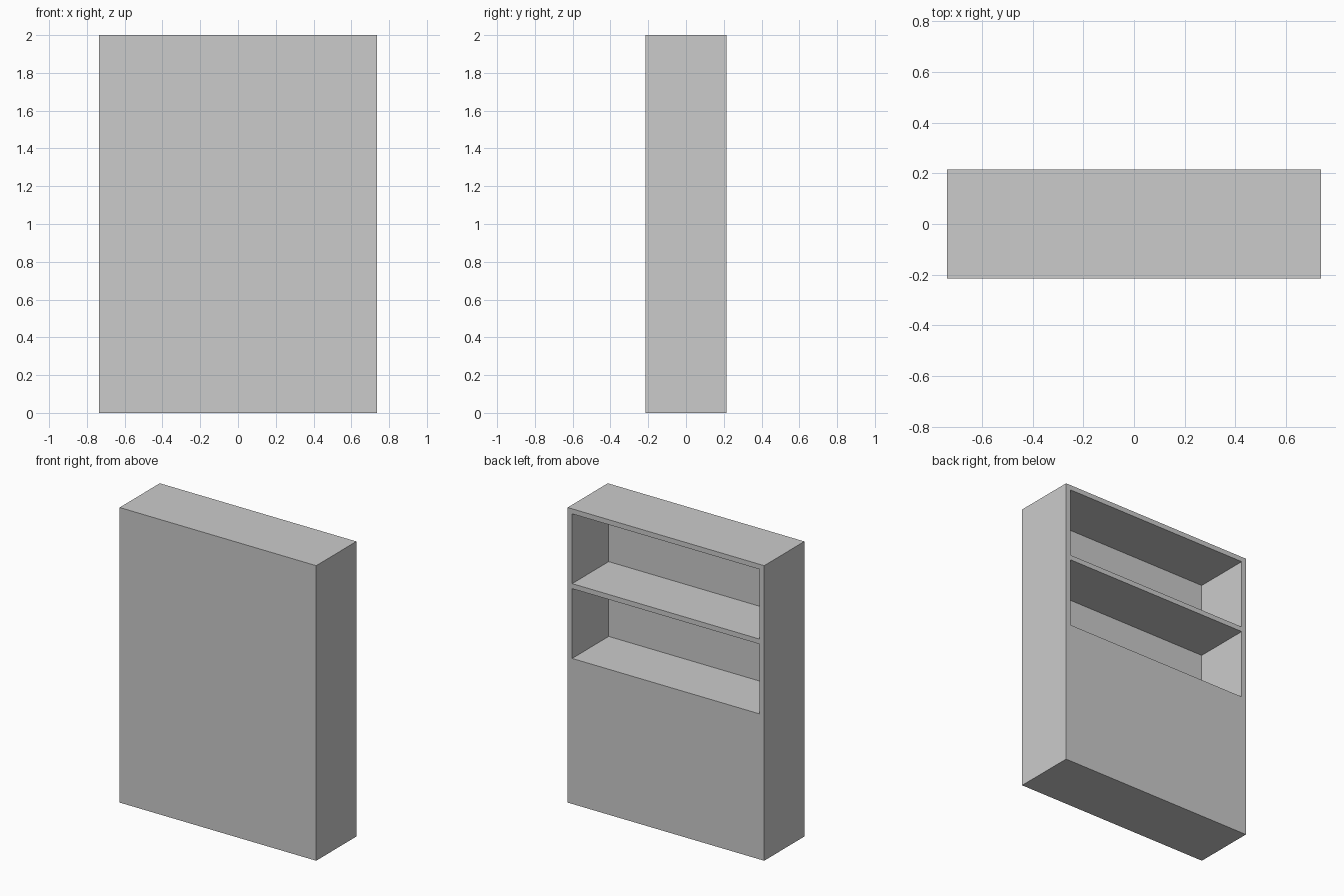
import bpy, bmesh, math
from mathutils import Vector

if "Cube" in bpy.data.objects:
    bpy.data.objects.remove(bpy.data.objects["Cube"])

WIDTH, DEPTH, HEIGHT = 1.474, 0.43, 2.0
BOARD = 0.034          # board thickness
OPENING = 0.473        # opening height
RECESS = 0.391         # compartment depth

grey = bpy.data.materials.new("plain_grey")
grey.diffuse_color = (0.6, 0.6, 0.6, 1)
grey.use_nodes = True
grey.node_tree.nodes["Principled BSDF"].inputs["Base Color"].default_value = grey.diffuse_color

# Solid cabinet block
bm = bmesh.new()
bmesh.ops.create_cube(bm, size=1)
bmesh.ops.scale(bm, vec=(WIDTH, DEPTH, HEIGHT), verts=bm.verts)
bmesh.ops.translate(bm, vec=(0, 0, HEIGHT / 2), verts=bm.verts)

# Two stacked openings, measured from the top down
inner_x = WIDTH / 2 - BOARD
openings = []
for i in range(2):
    top = HEIGHT - BOARD - i * (OPENING + BOARD)
    openings.append((top - OPENING, top))


def cut(co, no):
    bmesh.ops.bisect_plane(bm, geom=bm.verts[:] + bm.edges[:] + bm.faces[:],
                           plane_co=co, plane_no=no)


for x in (-inner_x, inner_x):
    cut((x, 0, 0), (1, 0, 0))
for pair in openings:
    for z in pair:
        cut((0, 0, z), (0, 0, 1))


# Push the opening faces inwards to form the open shelves
def is_opening(face):
    c = face.calc_center_median()
    return (face.normal.y > 0.9 and abs(c.x) < inner_x
            and any(lo < c.z < hi for lo, hi in openings))


bm.normal_update()
pushed = bmesh.ops.extrude_discrete_faces(
    bm, faces=[f for f in bm.faces if is_opening(f)])["faces"]
bmesh.ops.translate(bm, vec=Vector((0, -RECESS, 0)),
                    verts=list({v for f in pushed for v in f.verts}))

# Merge coplanar strips left by the cuts
bmesh.ops.recalc_face_normals(bm, faces=bm.faces)
bmesh.ops.dissolve_limit(bm, angle_limit=math.radians(1),
                         verts=bm.verts[:], edges=bm.edges[:])

mesh = bpy.data.meshes.new("shelf_cabinet")
bm.to_mesh(mesh)
bm.free()
mesh.materials.append(grey)
cabinet = bpy.data.objects.new("shelf_cabinet", mesh)
bpy.context.collection.objects.link(cabinet)
